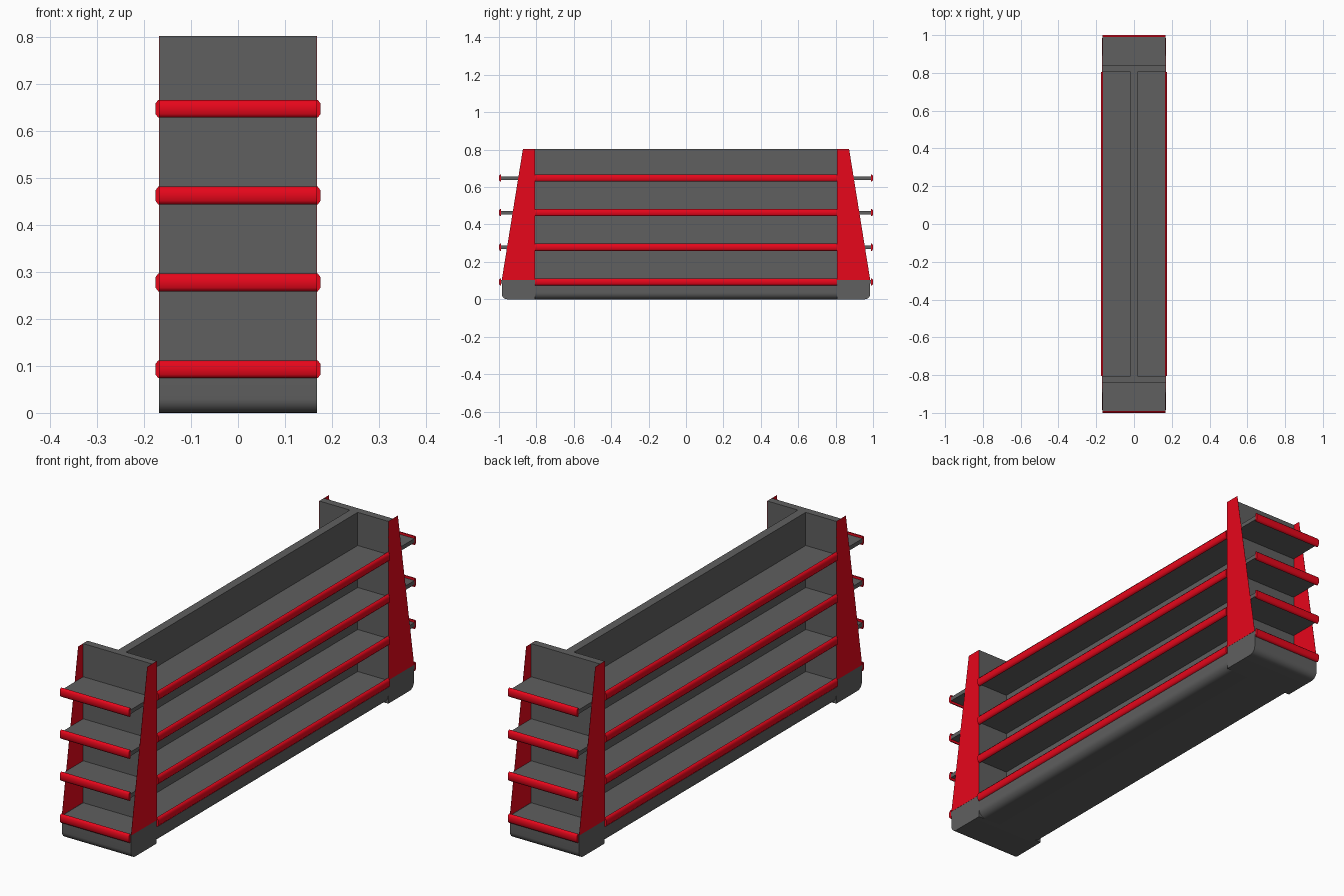
import bpy, bmesh, math
from mathutils import Vector

if "Cube" in bpy.data.objects:
    bpy.data.objects.remove(bpy.data.objects["Cube"])

W = 0.168        # half width
YI = 0.806       # inner face of the end panels
YO = 0.985       # outer end of the plinth
TOP = 0.803
LEVELS = [0.093 + 0.185 * i for i in range(4)]


def material(name, color):
    m = bpy.data.materials.new(name)
    m.diffuse_color = color
    m.use_nodes = True
    m.node_tree.nodes["Principled BSDF"].inputs["Base Color"].default_value = m.diffuse_color
    return m


red = material("red", (0.8, 0.002, 0.011, 1))
grey = material("dark_grey", (0.115, 0.115, 0.115, 1))


def extrude(name, profile, axis, lo, hi, mat=grey, angle=30):
    """Extrude a 2D profile along x (profile = y,z) or y (profile = x,z)."""
    bm = bmesh.new()
    pts = [(lo, a, b) if axis == 'x' else (a, lo, b) for a, b in profile]
    face = bm.faces.new([bm.verts.new(p) for p in pts])
    res = bmesh.ops.extrude_face_region(bm, geom=[face])
    move = Vector((hi - lo, 0, 0)) if axis == 'x' else Vector((0, hi - lo, 0))
    bmesh.ops.translate(bm, vec=move,
                        verts=[v for v in res['geom'] if isinstance(v, bmesh.types.BMVert)])
    bmesh.ops.recalc_face_normals(bm, faces=bm.faces)
    me = bpy.data.meshes.new(name)
    bm.to_mesh(me)
    bm.free()
    ob = bpy.data.objects.new(name, me)
    bpy.context.collection.objects.link(ob)
    me.materials.append(mat)
    bpy.ops.object.select_all(action='DESELECT')
    ob.select_set(True)
    bpy.context.view_layer.objects.active = ob
    bpy.ops.object.shade_smooth_by_angle(angle=math.radians(angle))
    return ob


def box(name, x, y, z, mat=grey):
    return extrude(name, [(y[0], z[0]), (y[1], z[0]), (y[1], z[1]), (y[0], z[1])],
                   'x', x[0], x[1], mat)


def arc(cx, cz, r, a0, a1, n=6):
    return [(cx + r * math.cos(math.radians(a0 + (a1 - a0) * i / n)),
             cz + r * math.sin(math.radians(a0 + (a1 - a0) * i / n))) for i in range(n + 1)]


def lip(edge, z, s):
    """Chamfered price-strip section, its outer face at edge."""
    sec = [(0.011, -0.019), (0.006, -0.019), (0, -0.011),
           (0, 0.011), (0.006, 0.019), (0.011, 0.019)]
    return [(s * (edge - d), z + h) for d, h in sec]


# central spine and main plinth with rounded lower edges
box("spine", (-0.019, 0.019), (-YI, YI), (0.08, TOP))
r = 0.035
extrude("main_plinth",
        arc(-W + r, r, r, 180, 270) + arc(W - r, r, r, 270, 360) + [(W, 0.084), (-W, 0.084)],
        'y', -YI, YI)

# long side shelves and their red strips
for sx, side in ((-1, "left"), (1, "right")):
    for i, z in enumerate(LEVELS):
        x = sorted((sx * 0.015, sx * W))
        box(f"{side}_shelf_{i}", x, (-YI, YI), (z - 0.009, z + 0.009))
        extrude(f"{side}_strip_{i}", lip(0.176, z, sx), 'y', -YI, YI, red, 60)

# end displays
for sy, end in ((-1, "front"), (1, "back")):
    box(f"{end}_panel", (-W, W), sorted((sy * YI, sy * 0.838)), (0.09, TOP))
    r = 0.03
    plinth = [(YI, 0)] + arc(YO - r, r, r, 270, 360) + [(YO, 0.084), (YI, 0.084)]
    extrude(f"{end}_plinth", [(sy * y, z) for y, z in plinth], 'x', -W, W)
    for i, z in enumerate(LEVELS):
        box(f"{end}_shelf_{i}", (-W + 0.001, W - 0.001), sorted((sy * 0.83, sy * 0.992)),
            (z - 0.009, z + 0.009))
        extrude(f"{end}_strip_{i}", lip(1.0, z, sy), 'x', -W, W, red, 60)
    # thin tapered red cheeks above grey corner plates
    cheek = [(YI, 0.103), (YO, 0.103), (0.872, TOP), (YI, TOP)]
    corner = [(YI, 0.08), (YO, 0.08), (YO, 0.103), (YI, 0.103)]
    for sx, side in ((-1, "left"), (1, "right")):
        a, b = sorted((sx * (W - 0.0002), sx * (W + 0.0006)))
        extrude(f"{end}_{side}_cheek", [(sy * y, z) for y, z in cheek], 'x', a, b, red)
        a, b = sorted((sx * (W - 0.001), sx * W))
        extrude(f"{end}_{side}_corner", [(sy * y, z) for y, z in corner], 'x', a, b)
